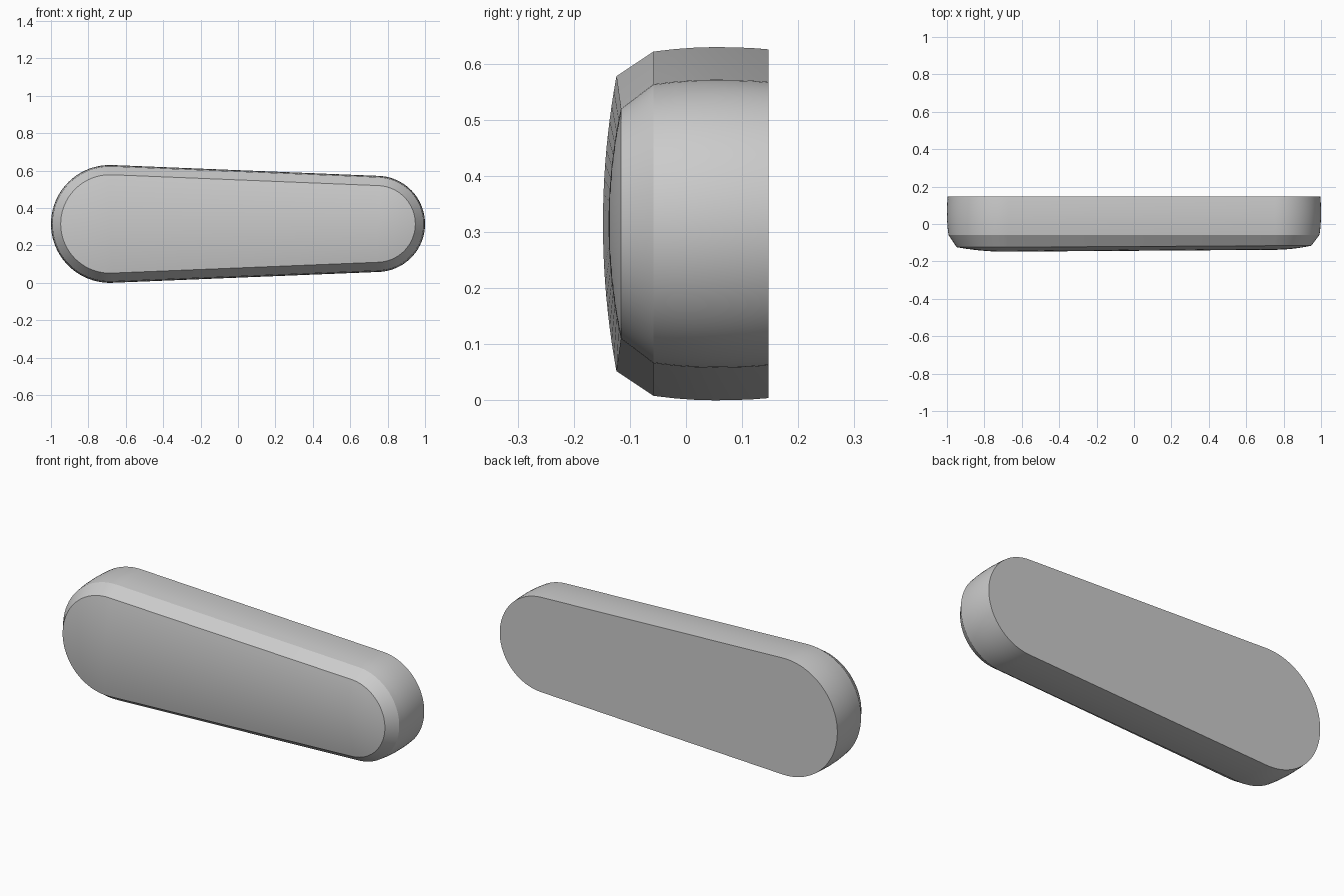
import bpy, bmesh, math

cube = bpy.data.objects.get("Cube")
if cube:
    bpy.data.objects.remove(cube, do_unlink=True)

# Two end circles joined by tangent sides: centre x and radius of each
XL, RL = -0.685, 0.315
XR, RR = 0.743, 0.257
ZC = 0.315
TILT = math.asin((RL - RR) / (XR - XL))
SEGS = 40


def outline(inset, y_left, y_right, scale=1.0):
    """Tapered capsule loop; inset shrinks both ends, scale shrinks to the spine."""
    a0 = math.pi / 2 - TILT
    pts = []
    for cx, r, y, start, sweep in (
            (XR, RR, y_right, -a0, 2 * a0),
            (XL, RL, y_left, a0, 2 * math.pi - 2 * a0)):
        rad = (r - inset) * scale
        for i in range(SEGS + 1):
            a = start + sweep * i / SEGS
            pts.append((cx + rad * math.cos(a), y, ZC + rad * math.sin(a)))
    return pts


# Slightly barrelled side wall, from the back to the chamfer
wall = [(0.147, 0.004), (0.115, 0.0015), (0.08, 0.0004), (0.05, 0.0),
        (0.015, 0.001), (-0.02, 0.0035), (-0.058, 0.008)]
loops = [outline(inset, y, y) for y, inset in wall]

# Chamfer rim, then the shallow dome closing on the spine
RIM = 0.052
DOME = 10
for k in range(DOME + 1):
    t = 1 - k / DOME
    rise = 1 - t * t
    loops.append(outline(RIM, -0.124 - 0.024 * rise, -0.116 - 0.022 * rise, t))

bm = bmesh.new()
rings = [[bm.verts.new(p) for p in loop] for loop in loops]
n = len(rings[0])
bm.faces.new(rings[0])
for a, b in zip(rings, rings[1:]):
    for i in range(n):
        j = (i + 1) % n
        bm.faces.new((a[i], a[j], b[j], b[i]))
bmesh.ops.remove_doubles(bm, verts=bm.verts, dist=1e-5)
bmesh.ops.recalc_face_normals(bm, faces=bm.faces)
mesh = bpy.data.meshes.new("tapered_body")
bm.to_mesh(mesh)
bm.free()

body = bpy.data.objects.new("tapered_body", mesh)
bpy.context.collection.objects.link(body)

# Single plain grey
grey = bpy.data.materials.new("light grey")
grey.use_nodes = True
colour = (0.6, 0.6, 0.6, 1.0)
grey.diffuse_color = colour
grey.node_tree.nodes["Principled BSDF"].inputs["Base Color"].default_value = colour
mesh.materials.append(grey)

# Smooth walls and dome, crisp chamfer and back edges
bpy.ops.object.select_all(action='DESELECT')
body.select_set(True)
bpy.context.view_layer.objects.active = body
bpy.ops.object.shade_smooth_by_angle(angle=math.radians(22))
